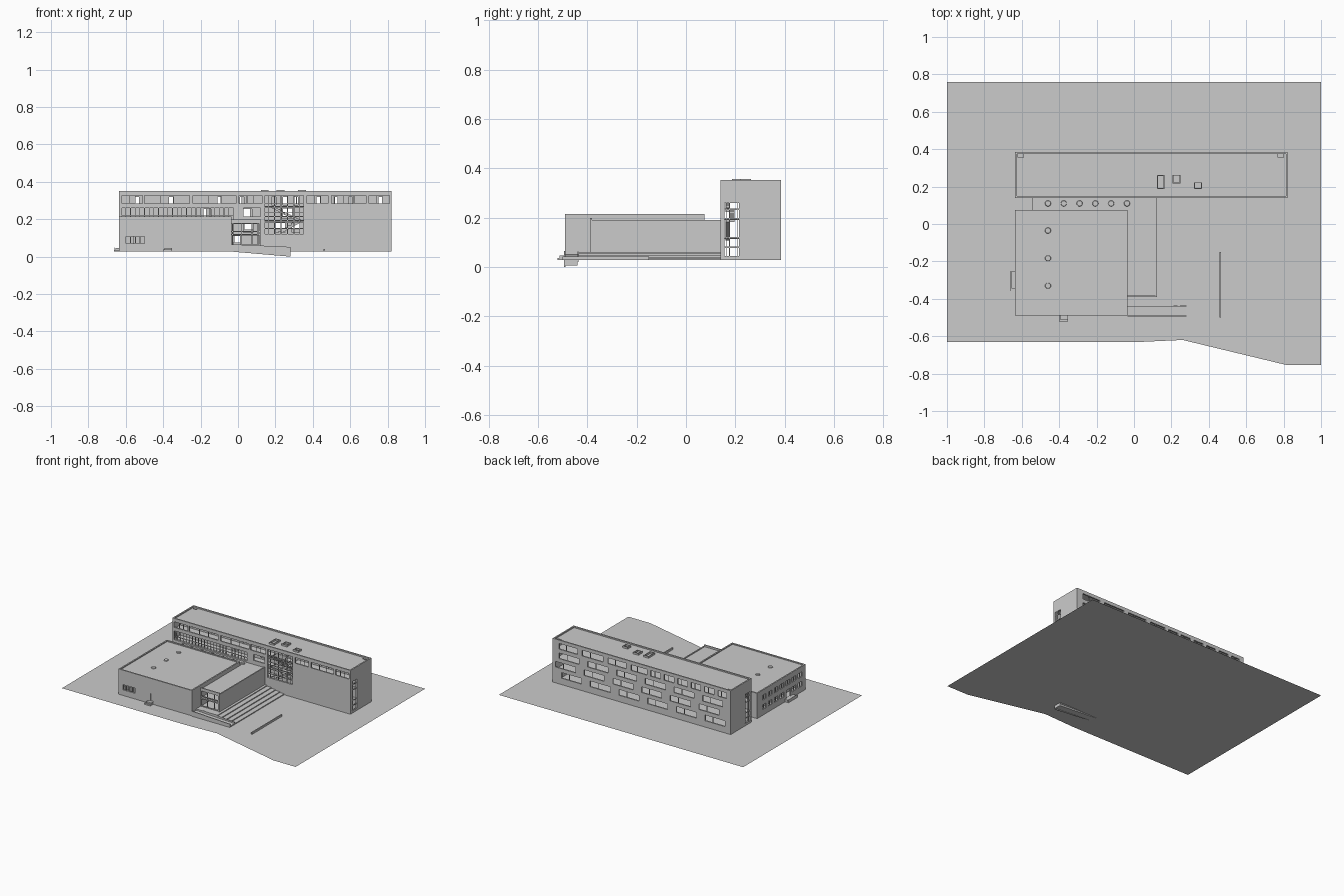
import bpy, bmesh, math
from mathutils import Vector

if "Cube" in bpy.data.objects:
    bpy.data.objects.remove(bpy.data.objects["Cube"])

G = 0.028  # ground level


def finish(name, bm):
    bmesh.ops.recalc_face_normals(bm, faces=bm.faces)
    me = bpy.data.meshes.new(name)
    bm.to_mesh(me)
    bm.free()
    ob = bpy.data.objects.new(name, me)
    bpy.context.collection.objects.link(ob)
    return ob


def boxes(name, items):
    """One object from boxes given as (x0, x1, y0, y1, z0, z1)."""
    bm = bmesh.new()
    for x0, x1, y0, y1, z0, z1 in items:
        vs = bmesh.ops.create_cube(bm, size=1)["verts"]
        for v in vs:
            v.co = ((x0 + x1) / 2 + v.co.x * (x1 - x0),
                    (y0 + y1) / 2 + v.co.y * (y1 - y0),
                    (z0 + z1) / 2 + v.co.z * (z1 - z0))
    return finish(name, bm)


def panel(name, to3d, u, v, shift, holes=()):
    """Flat plate with rectangular holes (u0, u1, v0, v1), thickened by shift."""
    bm = bmesh.new()
    us = sorted({*u, *[h[i] for h in holes for i in (0, 1)]})
    vs = sorted({*v, *[h[i] for h in holes for i in (2, 3)]})
    for a, b in zip(us, us[1:]):
        for c, d in zip(vs, vs[1:]):
            m, n = (a + b) / 2, (c + d) / 2
            if not any(h[0] < m < h[1] and h[2] < n < h[3] for h in holes):
                bm.faces.new([bm.verts.new(to3d(*p)) for p in ((a, c), (b, c), (b, d), (a, d))])
    bmesh.ops.remove_doubles(bm, verts=bm.verts, dist=1e-5)
    ext = bmesh.ops.extrude_face_region(bm, geom=bm.faces[:], use_keep_orig=True)
    bmesh.ops.translate(bm, vec=Vector(shift),
                        verts=[e for e in ext["geom"] if isinstance(e, bmesh.types.BMVert)])
    bmesh.ops.dissolve_limit(bm, angle_limit=0.01, verts=bm.verts, edges=bm.edges)
    return finish(name, bm)


def wall_x(name, y, t, x0, x1, z0, z1, holes=()):
    return panel(name, lambda a, b: (a, y, b), (x0, x1), (z0, z1), (0, t, 0), holes)


def wall_y(name, x, t, y0, y1, z0, z1, holes=()):
    return panel(name, lambda a, b: (x, a, b), (y0, y1), (z0, z1), (t, 0, 0), holes)


def roof(name, z, t, x0, x1, y0, y1, holes=()):
    return panel(name, lambda a, b: (a, b, z), (x0, x1), (y0, y1), (0, 0, -t), holes)


def prism(name, pts, y0, y1):
    """Extrude an x-z profile along y."""
    bm = bmesh.new()
    a = [bm.verts.new((x, y0, z)) for x, z in pts]
    b = [bm.verts.new((x, y1, z)) for x, z in pts]
    bm.faces.new(a)
    bm.faces.new(b[::-1])
    for i in range(len(pts)):
        j = (i + 1) % len(pts)
        bm.faces.new((a[i], a[j], b[j], b[i]))
    return finish(name, bm)


# ground sheet
bm = bmesh.new()
bm.faces.new([bm.verts.new((x, y, G)) for x, y in
              ((-1, -.63), (0, -.632), (.26, -.62), (.82, -.755), (1, -.755), (1, .76), (-1, .76))])
finish("ground", bm)

# ---- tall slab block ----
X0, X1, Y0, Y1, TOP = -.635, .822, .14, .385, .352
T = .01
spans = [(-.62, -.51), (-.5, -.26), (-.24, -.01), (.005, .128), (.37, .48), (.5, .685), (.7, .81)]
front = [(a, b, .285, .327) for a, b in spans]
front += [(-.62, -.025, .195, .26), (.03, .12, .215, .26), (.145, .35, .12, .327), (-.025, .112, .06, .175)]
wall_x("slab_front_wall", Y0, T, X0, X1, G, TOP, front)

# rear windows in four rows, lower rows staggered
rear = [(a, b, .285, .327) for a, b in
        ((.62, .77), (.41, .58), (.22, .37), (.05, .18), (-.06, .02), (-.17, -.09), (-.28, -.2),
         (-.39, -.31), (-.5, -.42), (-.6, -.53))]
for z, off in ((.215, 0), (.145, .03), (.075, -.02)):
    for i in range(6):
        a = -.57 + i * .235 + off
        rear.append((a, a + .165, z, z + .042))
wall_x("slab_rear_wall", Y1, -T, X0, X1, G, TOP, rear)
bars = []
for a, b, c, d in rear:
    m = a + (b - a) * .62
    bars.append((m - .002, m + .002, Y1 - .008, Y1 - .004, c, d))
boxes("rear_window_mullions", bars)

# end walls with the tall corridor window
for n, x, t in (("left", X0, T), ("right", X1, -T)):
    wall_y(f"slab_{n}_wall", x, t, Y0, Y1, G, TOP, [(.157, .215, .045, .26)])
    xa, xb = sorted((x + t * .3, x + t * .7))
    boxes(f"{n}_end_window_frame",
          [(xa, xb, y - .0015, y + .0015, .045, .26) for y in (.165, .176, .21)] +
          [(xa, xb, .157, .215, z - .003, z + .003) for z in (.08, .118, .195, .235)])

# roof sits below the parapet, with two shafts and three skylights
shafts = [(-.62, -.59, .355, .373), (.77, .8, .355, .373)]
roof("slab_roof", .343, .008, X0 + .005, X1 - .005, Y0 + .005, Y1 - .005, shafts)
for i, (x, y, w, d) in enumerate(((.143, .225, .04, .075), (.227, .24, .042, .046), (.342, .205, .042, .036))):
    frame = roof(f"skylight_curb_{i}", .356, .014, x - w / 2, x + w / 2, y - d / 2, y + d / 2,
                 [(x - w / 2 + .005, x + w / 2 - .005, y - d / 2 + .005, y + d / 2 - .005)])

# floors (open at the atrium) and corridor partition with doorways
for i, z in enumerate((.119, .197, .272)):
    roof(f"slab_floor_{i}", z, .006, X0 + T, X1 - T, Y0 + T, Y1 - T, [(.16, .34, .155, .215)])
doors = [(-.185, -.145, .21, .255), (.03, .075, .21, .255), (.235, .29, .205, .26),
         (.03, .08, .13, .18), (.2, .25, .13, .18), (.29, .33, .13, .18), (-.03, .01, .065, .11)]
doors += [(x, x + .022, .275, .32) for x in (-.55, -.37, -.11, .01, .18, .24, .3, .42, .51, .59, .75)]
wall_x("corridor_partition", .218, .006, X0 + T, X1 - T, G, .335, doors)

# front mullions
ym = (Y0 + .003, Y0 + .007)
bars = [(x - .0018, x + .0018, *ym, .285, .327) for a, b in spans
        for x in (a + (b - a) * .35, a + (b - a) * .65)]
bars += [(-.6 + i * .025 - .0018, -.6 + i * .025 + .0018, *ym, .195, .26)
         for i in range(23) if i != 17]
bars += [(-.62, -.025, *ym, .217, .221)]
boxes("front_window_mullions", bars)
boxes("atrium_glazing_bars",
      [(x - .002, x + .002, *ym, .12, .327) for x in (.165, .195, .23, .265, .3, .33)] +
      [(.145, .35, *ym, z - .002, z + .002) for z in (.15, .185, .215, .235, .262, .283)])

# atrium stair flights
for i, (xa, za, xb, zb) in enumerate(((.18, .272, .25, .235), (.25, .235, .335, .195), (.335, .195, .2, .119))):
    n = 8
    pts = []
    for k in range(n):
        x0, x1 = xa + (xb - xa) * k / n, xa + (xb - xa) * (k + 1) / n
        z = za + (zb - za) * k / n
        pts += [(x0, z), (x1, z)]
    pts += [(xb, zb - .012), (xa, za - .012)]
    prism(f"atrium_stair_{i}", pts, .16 + .018 * (i % 2), .178 + .018 * (i % 2))

# ---- low hall block ----
HX0, HX1, HY0, HY1, HT = -.635, -.035, -.49, .075, .215
holes = [(-.598 + i * .026, -.578 + i * .026, .07, .108) for i in range(4)]
wall_x("hall_front_wall", HY0, T, HX0, HX1, G, HT, holes + [(-.375, -.35, .047, .102)])
boxes("hall_front_door", [(-.375, -.35, HY0 + .006, HY0 + .009, .045, .102)])
wall_x("hall_rear_wall", HY1, -T, HX0, HX1, G, HT)
side = [(-.45 + i * .07, -.405 + i * .07, z, z + .035) for i in range(7) for z in (.07, .14)
        if not (z < .1 and i in (2,))]
wall_y("hall_left_wall", HX0, T, HY0, HY1, G, HT, side + [(-.315, -.27, .047, .105)])
boxes("hall_side_window_bars", [(HX0 + .004, HX0 + .007, (h[0] + h[1]) / 2 - .0015,
                                 (h[0] + h[1]) / 2 + .0015, h[2], h[3]) for h in side])
wall_y("hall_right_wall", HX1, -T, HY0, HY1, G, HT)
roof("hall_roof", .208, .008, HX0 + .005, HX1 - .005, HY0 + .005, HY1 - .005)
boxes("hall_inner_wall", [(-.56, -.55, HY0 + T, HY1 - T, G, .2)])

# entrance steps of the hall
boxes("front_door_step", [(-.4, -.352, -.522, HY0, G, .037), (-.392, -.352, -.512, HY0, .037, .047)])
boxes("side_porch", [(-.663, HX0, -.358, -.25, G, .036), (-.655, HX0, -.345, -.25, .036, .047),
                     (-.663, -.659, -.358, -.25, .036, .05)])

# ---- link and foyer wing ----
EX, EY, ET = .122, -.39, .19
wall_y("foyer_side_wall", EX, -.008, EY, Y0, G, ET)
wall_x("link_left_wall_face", HY1, .002, -.545, HX1, G, ET)
boxes("link_end_wall", [(-.545, -.537, HY1, Y0, G, ET)])
roof("foyer_roof", .185, .008, HX1, EX - .004, EY, Y0)
roof("link_roof", .185, .008, -.543, HX1, HY1, Y0)
boxes("foyer_canopy_fascia", [(HX1, EX, EY, EY + .008, .176, .198), (EX - .006, EX, EY, Y0, .185, ET)])
boxes("foyer_upper_floor", [(HX1, EX - .008, EY + .01, -.25, .115, .122)])
boxes("foyer_front_frame",
      [(x - .0025, x + .0025, EY + .004, EY + .01, .06, .177) for x in (-.03, .02, .075, .108, .116)] +
      [(HX1, EX - .008, EY + .004, EY + .01, z - .003, z + .003) for z in (.063, .118, .135)])

# round roof lights
bm = bmesh.new()
lights = [(-.46 + i * .0845, .11, .185) for i in range(6)] + [(-.46, y, .208) for y in (-.035, -.183, -.33)]
for x, y, z in lights:
    vs = bmesh.ops.create_cone(bm, cap_ends=True, segments=16, radius1=.016, radius2=.014, depth=.006)["verts"]
    bmesh.ops.translate(bm, verts=vs, vec=(x, y, z + .003))
finish("round_roof_lights", bm)

# ---- terrace, long steps, front ramp, garden wall ----
boxes("terrace", [(HX1, .14, -.44, Y0, G, .06)])
boxes("terrace_steps", [(.14, .28 - i * .035, -.44, Y0, G + .0065 * i, G + .0065 * (i + 1)) for i in range(4)])
prism("front_ramp", [(HX1, .027), (.28, .006), (.28, .036), (HX1, .05)], -.49, -.44)
prism("ramp_parapet", [(HX1, .027), (.28, 0), (.28, .052), (HX1, .066)], -.495, -.489)
prism("ramp_inner_curb", [(.02, .03), (.28, .02), (.28, .046), (.02, .063)], -.44, -.436)
boxes("garden_wall", [(.457, .465, -.5, -.15, G, .042)])
